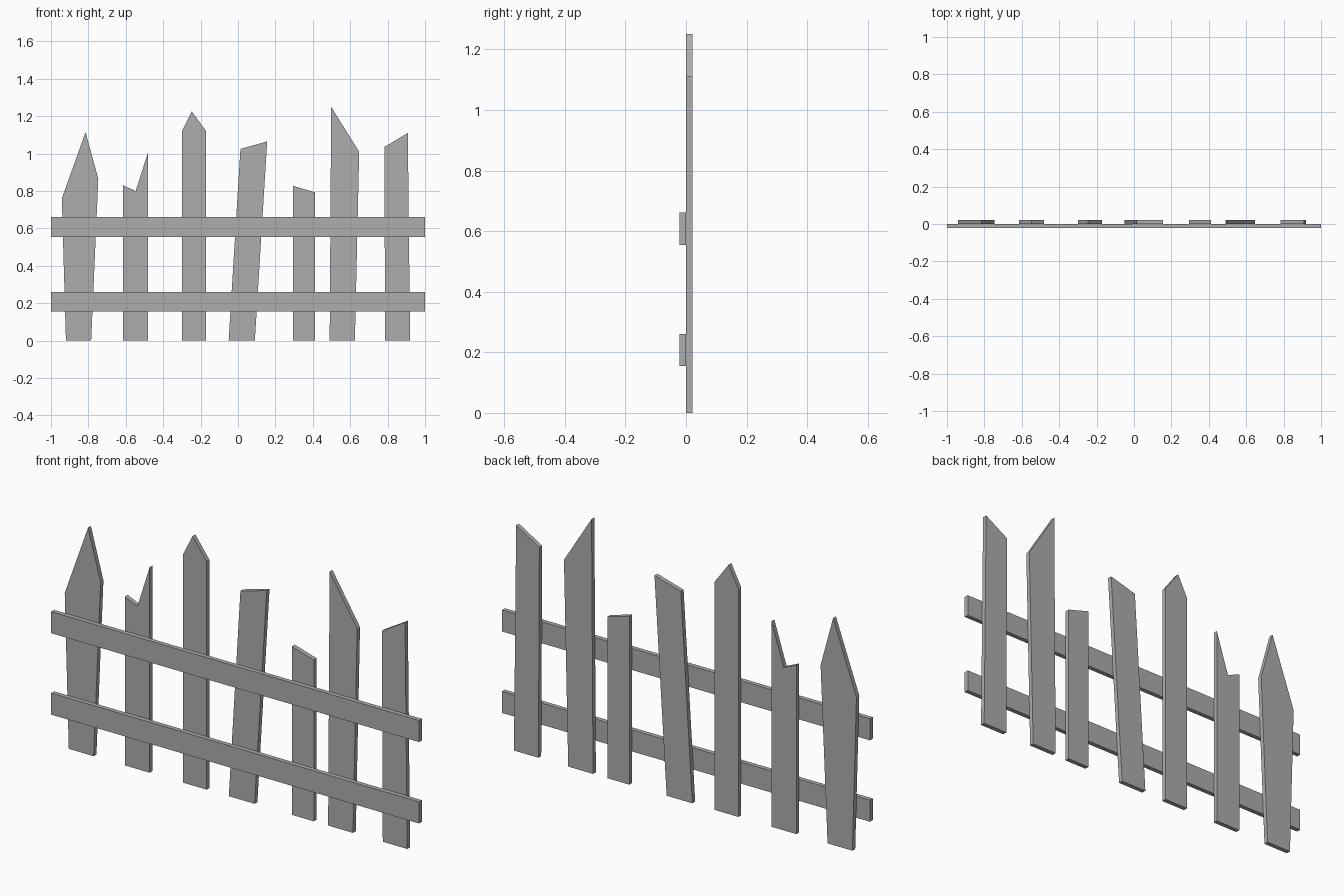
import bpy
import bmesh

cube = bpy.data.objects.get("Cube")
if cube:
    bpy.data.objects.remove(cube, do_unlink=True)

# Single weathered grey for all boards
grey = bpy.data.materials.new("weathered_grey")
grey.use_nodes = True
colour = (0.42, 0.42, 0.42, 1)
grey.diffuse_color = colour
grey.node_tree.nodes["Principled BSDF"].inputs["Base Color"].default_value = colour

THICK = 0.022


def board(name, outline, y_front):
    """Extrude an x-z outline (counter-clockwise from the front) backwards into a flat board."""
    bm = bmesh.new()
    face = bm.faces.new([bm.verts.new((x, y_front, z)) for x, z in outline])
    extruded = bmesh.ops.extrude_face_region(bm, geom=[face])["geom"]
    verts = [v for v in extruded if isinstance(v, bmesh.types.BMVert)]
    bmesh.ops.translate(bm, verts=verts, vec=(0, THICK, 0))
    bmesh.ops.recalc_face_normals(bm, faces=bm.faces)
    mesh = bpy.data.meshes.new(name)
    bm.to_mesh(mesh)
    bm.free()
    mesh.materials.append(grey)
    bpy.context.collection.objects.link(bpy.data.objects.new(name, mesh))


# Pickets: foot left x, foot right x, then the cut top from right to left
pickets = {
    "picket_broad_point": (-0.92, -0.785, [(-0.747, 0.865), (-0.815, 1.115), (-0.942, 0.76)]),
    "picket_notched": (-0.615, -0.48, [(-0.48, 1.01), (-0.547, 0.80), (-0.615, 0.83)]),
    "picket_pointed": (-0.30, -0.17, [(-0.17, 1.12), (-0.247, 1.225), (-0.30, 1.12)]),
    "picket_leaning": (-0.05, 0.09, [(0.156, 1.065), (0.013, 1.025)]),
    "picket_short": (0.293, 0.412, [(0.412, 0.793), (0.293, 0.828)]),
    "picket_tall_slanted": (0.49, 0.625, [(0.648, 1.01), (0.498, 1.25)]),
    "picket_end": (0.787, 0.92, [(0.908, 1.11), (0.782, 1.035)]),
}
for name, (left, right, top) in pickets.items():
    board(name, [(left, 0), (right, 0)] + top, 0)

# Horizontal rails across the front
for name, low in (("lower_rail", 0.155), ("upper_rail", 0.555)):
    high = low + 0.106
    board(name, [(-1, low), (1, low), (1, high), (-1, high)], -THICK)
